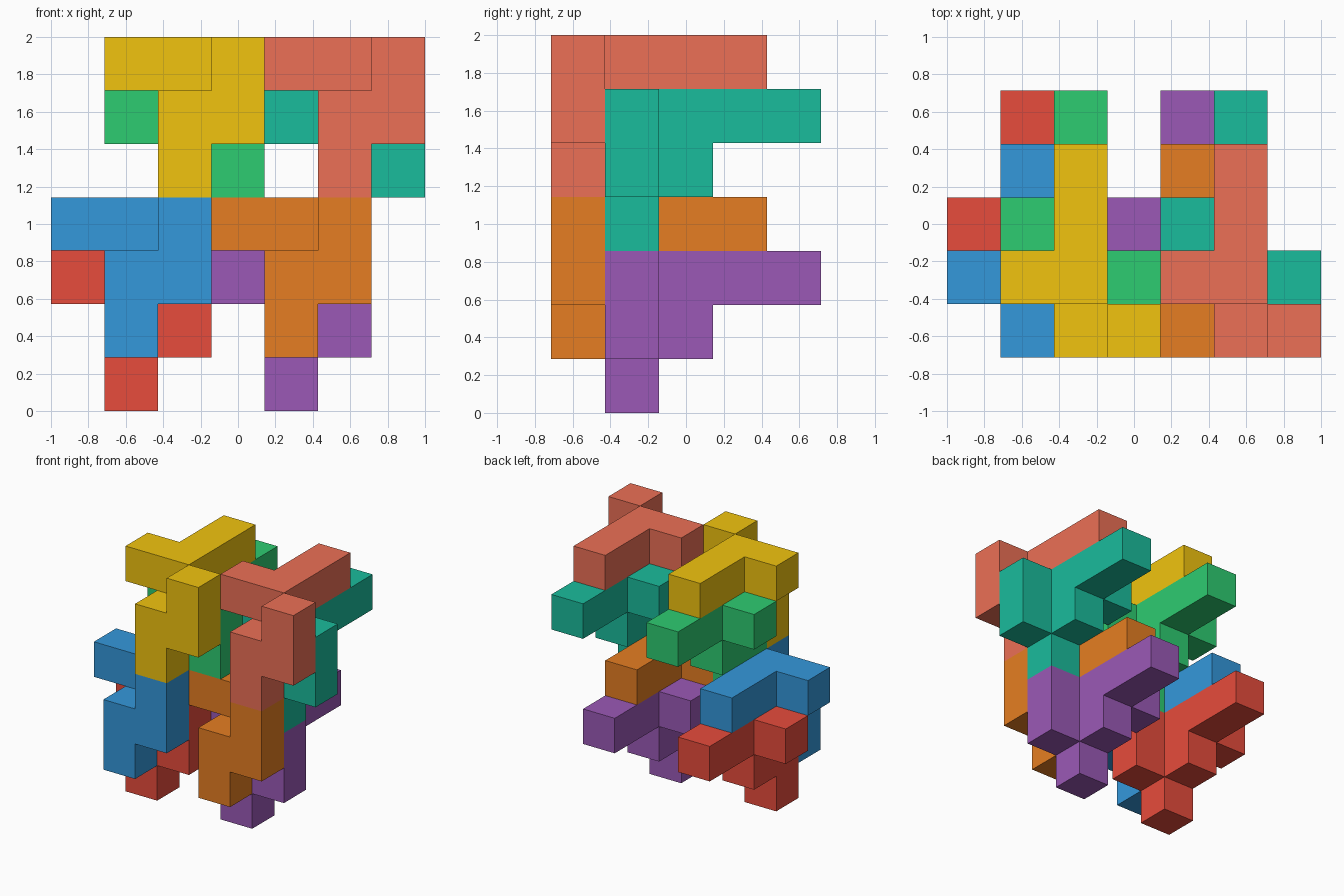
import bpy, bmesh
from mathutils import Vector, Color

if "Cube" in bpy.data.objects:
    bpy.data.objects.remove(bpy.data.objects["Cube"])

U = 2 / 7  # edge of one unit cube
# one nine-cube piece, repeated eight times by translation
CELLS = [(0, 0, 0), (0, 0, 1), (1, 0, 1), (1, 0, 2), (0, 1, 1),
         (0, 1, 2), (-1, 1, 2), (0, 2, 2), (0, 3, 2)]
DIRS = [Vector(d) for d in ((1, 0, 0), (-1, 0, 0), (0, 1, 0),
                            (0, -1, 0), (0, 0, 1), (0, 0, -1))]


def piece_mesh():
    """Outer skin of the nine joined cubes."""
    bm = bmesh.new()
    for cell in CELLS:
        centre = Vector(cell) + Vector((.5, .5, .5))
        for d in DIRS:
            if tuple(int(a + b) for a, b in zip(cell, d)) in CELLS:
                continue
            u = Vector((d.y, d.z, d.x))
            v = d.cross(u)
            corners = [centre + (d + a * u + b * v) / 2
                       for a, b in ((-1, -1), (1, -1), (1, 1), (-1, 1))]
            bm.faces.new([bm.verts.new(c * U) for c in corners])
    bmesh.ops.remove_doubles(bm, verts=bm.verts, dist=1e-4)
    bmesh.ops.dissolve_limit(bm, angle_limit=0.01, verts=bm.verts, edges=bm.edges)
    me = bpy.data.meshes.new("piece")
    bm.to_mesh(me)
    bm.free()
    return me


# name, cell offset, sRGB colour
PIECES = [
    ("upper_left_front_piece", (2, 0, 4), (0.945, 0.769, 0.059)),
    ("upper_left_back_piece", (2, 1, 3), (0.180, 0.800, 0.443)),
    ("upper_right_front_piece", (5, 0, 4), (0.925, 0.439, 0.337)),
    ("upper_right_back_piece", (5, 1, 3), (0.102, 0.737, 0.612)),
    ("lower_left_front_piece", (1, 0, 1), (0.204, 0.596, 0.859)),
    ("lower_left_back_piece", (1, 1, 0), (0.906, 0.298, 0.235)),
    ("lower_right_front_piece", (4, 0, 1), (0.902, 0.494, 0.133)),
    ("lower_right_back_piece", (4, 1, 0), (0.608, 0.349, 0.714)),
]
base = piece_mesh()
for name, (i, j, k), colour in PIECES:
    me = base.copy()
    me.name = name
    mat = bpy.data.materials.new(name + "_colour")
    mat.diffuse_color = (*Color(colour).from_srgb_to_scene_linear(), 1)
    mat.use_nodes = True
    mat.node_tree.nodes["Principled BSDF"].inputs["Base Color"].default_value = mat.diffuse_color
    me.materials.append(mat)
    ob = bpy.data.objects.new(name, me)
    ob.location = (i * U - 1, (j - 2.5) * U, k * U)
    bpy.context.collection.objects.link(ob)
bpy.data.meshes.remove(base)
